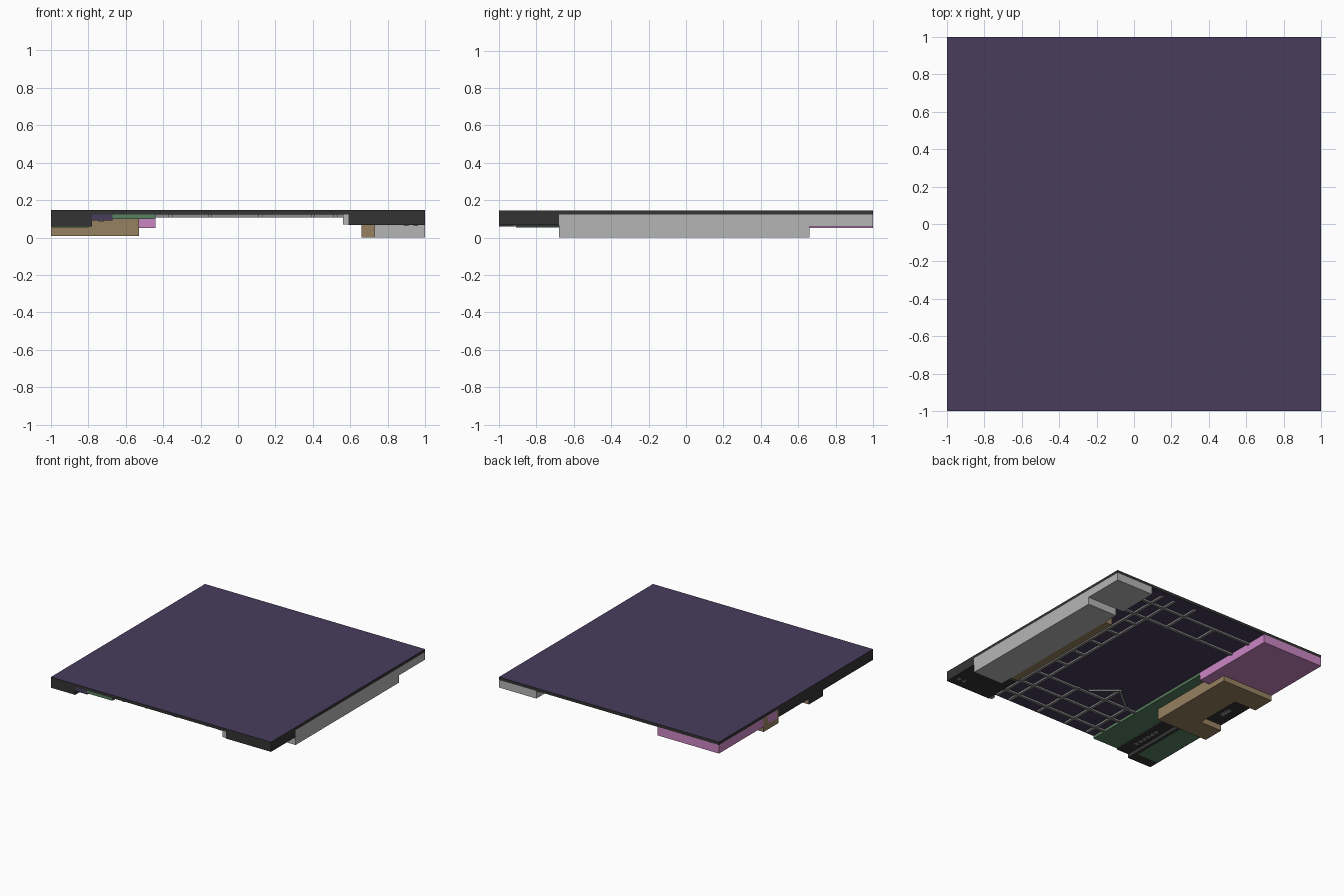
import bpy, bmesh, math
from mathutils import Matrix

if "Cube" in bpy.data.objects:
    bpy.data.objects.remove(bpy.data.objects["Cube"])


def material(name, r, g, b):
    m = bpy.data.materials.new(name)
    m.diffuse_color = (r, g, b, 1)
    m.use_nodes = True
    m.node_tree.nodes["Principled BSDF"].inputs["Base Color"].default_value = m.diffuse_color
    return m


PURPLE = material("dusky purple", 0.065, 0.046, 0.107)
DARK = material("charcoal", 0.034, 0.034, 0.034)
GREY = material("light grey", 0.46, 0.46, 0.46)
MID = material("beam grey", 0.27, 0.26, 0.27)
BROWN = material("tan brown", 0.31, 0.22, 0.12)
GREEN = material("muted green", 0.10, 0.22, 0.12)
PINK = material("orchid pink", 0.60, 0.24, 0.55)


def finish(name, bm, *mats):
    bmesh.ops.recalc_face_normals(bm, faces=bm.faces[:])
    mesh = bpy.data.meshes.new(name)
    for m in mats:
        mesh.materials.append(m)
    bm.to_mesh(mesh)
    bm.free()
    ob = bpy.data.objects.new(name, mesh)
    bpy.context.collection.objects.link(ob)
    return ob


def add_box(bm, x0, x1, y0, y1, z0, z1):
    mat = Matrix.Translation(((x0 + x1) / 2, (y0 + y1) / 2, (z0 + z1) / 2)) @ \
        Matrix.Diagonal((x1 - x0, y1 - y0, z1 - z0, 1))
    bmesh.ops.create_cube(bm, size=1, matrix=mat)


def box(name, mat, *dims):
    bm = bmesh.new()
    add_box(bm, *dims)
    return finish(name, bm, mat)


def prism(name, mat, outline, z0, z1):
    bm = bmesh.new()
    face = bm.faces.new([bm.verts.new((x, y, z0)) for x, y in outline])
    ext = bmesh.ops.extrude_face_region(bm, geom=[face])
    for v in ext["geom"]:
        if isinstance(v, bmesh.types.BMVert):
            v.co.z = z1
    return finish(name, bm, mat)


# Roof slab: purple top and underside, charcoal rim
bm = bmesh.new()
add_box(bm, -1, 1, -1, 1, 0.122, 0.146)
bm.normal_update()
for f in bm.faces:
    f.material_index = 0 if abs(f.normal.z) > 0.5 else 1
finish("roof_slab", bm, PURPLE, DARK)

# Right wing: long hall, raised rear room, brown side passage
TOP = 0.1225
box("right_hall", GREY, 0.73, 1, -0.68, 0.66, 0.0, TOP)
box("rear_right_room", GREY, 0.66, 1, 0.66, 1, 0.06, TOP)
box("right_passage", BROWN, 0.66, 0.73, -0.57, 0.53, 0.001, TOP)
box("front_right_block", DARK, 0.59, 1, -1, -0.68, 0.066, TOP)
box("front_right_jamb", GREY, 0.56, 0.59, -1, -0.96, 0.07, TOP)

# Left wing: pink rear room and green side strip
box("rear_left_room", PINK, -1, -0.44, 0.25, 1, 0.052, TOP)
box("left_green_strip", GREEN, -0.67, -0.44, -1, 0.25, 0.1, TOP)

# Brown C-shaped passage, open towards the left side
prism("left_passage", BROWN,
      [(-0.53, -0.35), (-0.53, 0.42), (-1, 0.42), (-1, 0.23), (-0.8, 0.23),
       (-0.8, -0.17), (-0.999, -0.17), (-0.999, -0.35)], 0.008, TOP)
box("passage_end_cap", DARK, -1, -0.995, -0.35, -0.17, 0.01, TOP)

# Charcoal side blocks with a green floor plate and a recessed alley
box("left_middle_block", DARK, -1, -0.8, -0.17, 0.23, 0.056, TOP)
box("front_left_block", DARK, -1, -0.78, -1, -0.35, 0.058, TOP)
box("front_left_floor", GREEN, -0.99, -0.8, -0.91, -0.36, 0.055, 0.059)
box("alley_front", PURPLE, -0.78, -0.67, -1, -0.99, 0.09, TOP)
box("alley_floor", DARK, -0.78, -0.67, -0.99, -0.35, 0.09, TOP)

# Small grey vents on the undersides
bm = bmesh.new()
add_box(bm, -0.92, -0.885, -0.05, 0.05, 0.052, 0.057)
for i in range(6):
    y = -0.85 + i * 0.045
    add_box(bm, -0.745, -0.715, y, y + 0.03, 0.086, 0.091)
for x in (0.9, 0.95):
    add_box(bm, x - 0.012, x + 0.012, -0.93, -0.9, 0.062, 0.067)
finish("underside_vents", bm, MID)

# Ceiling beams under the open middle
bm = bmesh.new()
Z0, W = 0.108, 0.011
for x, y0, y1 in ((0.52, -0.98, 0.95), (0.4, -0.98, 0.95), (0.12, -0.98, -0.5),
                  (-0.15, -0.98, -0.35), (-0.36, -0.98, -0.5),
                  (0.2, 0.6, 0.95), (-0.1, 0.6, 0.82)):
    add_box(bm, x - W, x + W, y0, y1, Z0, TOP)
for y, x0, x1 in ((0.82, -0.44, 0.66), (0.62, -0.44, 0.6), (-0.52, -0.44, 0.52),
                  (-0.7, -0.44, 0.59), (-0.88, -0.44, 0.59)):
    add_box(bm, x0, x1, y - W, y + W, Z0, TOP)
for i in range(5):
    y = -0.3 + i * 0.2
    add_box(bm, 0.4, 0.52, y - W, y + W, Z0, TOP)
finish("ceiling_beams", bm, MID)

# Fan of diagonal struts
bm = bmesh.new()
for ang in (-140, -90, -40):
    a = math.radians(ang)
    c, s = math.cos(a) * 0.12, math.sin(a) * 0.12
    mat = Matrix.Translation((-0.15 + c, -0.34 + s, 0.115)) @ \
        Matrix.Rotation(a, 4, 'Z') @ Matrix.Diagonal((0.24, 0.02, 0.012, 1))
    bmesh.ops.create_cube(bm, size=1, matrix=mat)
finish("fan_struts", bm, MID)
